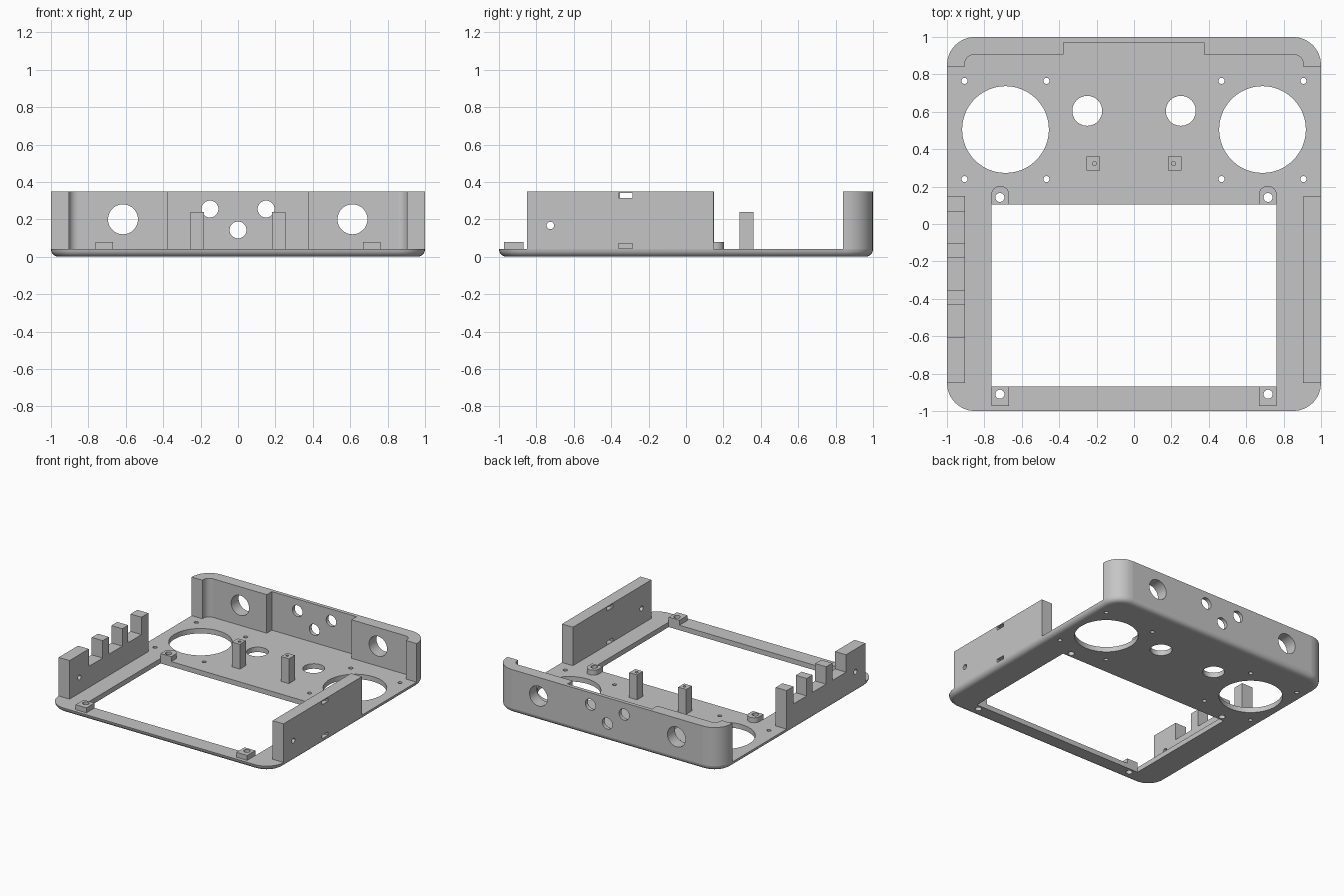
import bpy, bmesh, math

if "Cube" in bpy.data.objects:
    bpy.data.objects.remove(bpy.data.objects["Cube"])

grey = bpy.data.materials.new("light grey plastic")
grey.use_nodes = True
grey.diffuse_color = (0.56, 0.56, 0.56, 1)
grey.node_tree.nodes["Principled BSDF"].inputs["Base Color"].default_value = grey.diffuse_color

FLOOR, TOP = 0.04, 0.35   # plate thickness and wall height
CORNER = 0.15             # outer corner radius
parts = []


def loft(name, rings):
    """Closed solid through rings of equal point count."""
    bm = bmesh.new()
    loops = [[bm.verts.new(p) for p in ring] for ring in rings]
    for low, high in zip(loops, loops[1:]):
        for i in range(len(low)):
            bm.faces.new((low[i - 1], low[i], high[i], high[i - 1]))
    bm.faces.new(loops[0])
    bm.faces.new(loops[-1])
    bmesh.ops.recalc_face_normals(bm, faces=bm.faces)
    mesh = bpy.data.meshes.new(name)
    bm.to_mesh(mesh)
    bm.free()
    mesh.materials.append(grey)
    obj = bpy.data.objects.new(name, mesh)
    bpy.context.collection.objects.link(obj)
    return obj


def prism(name, outline, low, high, axis="Z"):
    place = {"X": lambda a, b, h: (h, a, b),
             "Y": lambda a, b, h: (a, h, b),
             "Z": lambda a, b, h: (a, b, h)}[axis]
    return loft(name, [[place(a, b, h) for a, b in outline] for h in (low, high)])


def arc(cx, cy, r, start, end, steps=8):
    angles = [math.radians(start + (end - start) * i / steps) for i in range(steps + 1)]
    return [(cx + r * math.cos(a), cy + r * math.sin(a)) for a in angles]


def rect(a0, a1, b0, b1):
    return [(a0, b0), (a1, b0), (a1, b1), (a0, b1)]


def hole(a, b, r, low, high, axis="Z"):
    return prism("cutter", arc(a, b, r, 0, 360, 48)[:-1], low, high, axis)


def finish(obj, cutters=()):
    """Subtract the cutters, then keep the part."""
    for cutter in cutters:
        mod = obj.modifiers.new("cut", "BOOLEAN")
        mod.operation, mod.solver, mod.object = "DIFFERENCE", "EXACT", cutter
    graph = bpy.context.evaluated_depsgraph_get()
    mesh = bpy.data.meshes.new_from_object(obj.evaluated_get(graph))
    obj.modifiers.clear()
    obj.data = mesh
    for cutter in cutters:
        bpy.data.objects.remove(cutter)
    parts.append(obj)


# Base plate with a rounded lower edge
def rounded_square(inset, z):
    c, r = 1 - CORNER, CORNER - inset
    pts = (arc(c, c, r, 0, 90) + arc(-c, c, r, 90, 180)
           + arc(-c, -c, r, 180, 270) + arc(c, -c, r, 270, 360))
    return [(x, y, z) for x, y in pts]


steps = [math.radians(90 * i / 5) for i in range(6)]
plate = loft("base_plate", [rounded_square(FLOOR * (1 - math.sin(t)), FLOOR * (1 - math.cos(t)))
                            for t in steps])
cuts = [prism("cutter", rect(-0.763, 0.763, -0.87, 0.105), -0.1, 0.2)]
for s in (-1, 1):
    plate_holes = [(0.687, 0.505, 0.232), (0.25, 0.605, 0.08),
                   (0.717, 0.142, 0.024), (0.717, -0.91, 0.024)]
    plate_holes += [(x, y, 0.016) for x in (0.468, 0.906) for y in (0.24, 0.765)]
    cuts += [hole(s * x, y, r, -0.1, 0.2) for x, y, r in plate_holes]
finish(plate, cuts)

# Back wall wrapping both corners, thinner in the middle
c = 1 - CORNER
outline = [(1, 0.84)] + arc(c, c, CORNER, 0, 90) + arc(-c, c, CORNER, 90, 180) + [(-1, 0.84)]
outline += [(-0.905, 0.84)] + arc(-0.855, 0.855, 0.05, 180, 90)
outline += [(-0.378, 0.905), (-0.378, 0.97), (0.375, 0.97), (0.375, 0.905)]
outline += arc(0.855, 0.855, 0.05, 90, 0) + [(0.905, 0.84)]
wall = prism("back_wall", outline, FLOOR, TOP)
wall_holes = [(-0.615, 0.2, 0.08), (0.612, 0.2, 0.08),
              (-0.15, 0.255, 0.045), (0.15, 0.255, 0.045), (0, 0.143, 0.045)]
finish(wall, [hole(x, z, r, 0.8, 1.1, "Y") for x, z, r in wall_holes])

# Left wall: plain, with two slots and a screw hole
wall = prism("left_wall", rect(-0.85, 0.147, FLOOR, TOP), 0.903, 1, "X")
finish(wall, [prism("cutter", rect(-0.36, -0.285, z, z + 0.027), 0.8, 1.1, "X")
              for z in (0.043, 0.315)] + [hole(-0.725, 0.167, 0.02, 0.8, 1.1, "X")])

# Right wall: three notches in the upper edge
wall = prism("right_wall", rect(-0.85, 0.15, FLOOR, TOP), -1, -0.903, "X")
notches = [(-0.605, -0.43), (-0.352, -0.18), (-0.105, 0.063)]
finish(wall, [prism("cutter", rect(a, b, 0.21, 0.5), -1.1, -0.8, "X") for a, b in notches]
       + [hole(-0.725, 0.167, 0.02, -1.1, -0.8, "X")])

# Posts and window screw tabs, one set per side
for side, s in (("left", 1), ("right", -1)):
    x = s * 0.218
    post = prism(side + "_post", rect(x - 0.035, x + 0.035, 0.285, 0.36), FLOOR, 0.24)
    finish(post, [hole(s * 0.212, 0.323, 0.011, 0.18, 0.3)])

    x, half = s * 0.715, 0.048
    tab = prism(side + "_back_tab", [(x - half, 0.105), (x + half, 0.105)]
                + arc(x, 0.156, half, 0, 180, 16), FLOOR, 0.08)
    finish(tab, [hole(s * 0.717, 0.142, 0.024, -0.1, 0.2)])
    tab = prism(side + "_front_tab", rect(x - half, x + half, -0.973, -0.87), FLOOR, 0.08)
    finish(tab, [hole(s * 0.717, -0.91, 0.024, -0.1, 0.2)])

# Smooth the curved faces and keep the flat ones flat
bpy.ops.object.select_all(action="DESELECT")
for obj in parts:
    obj.select_set(True)
bpy.context.view_layer.objects.active = plate
bpy.ops.object.shade_smooth_by_angle(angle=math.radians(30))
for obj in parts:
    for face in obj.data.polygons:
        if max(abs(n) for n in face.normal) > 0.999:
            face.use_smooth = False
